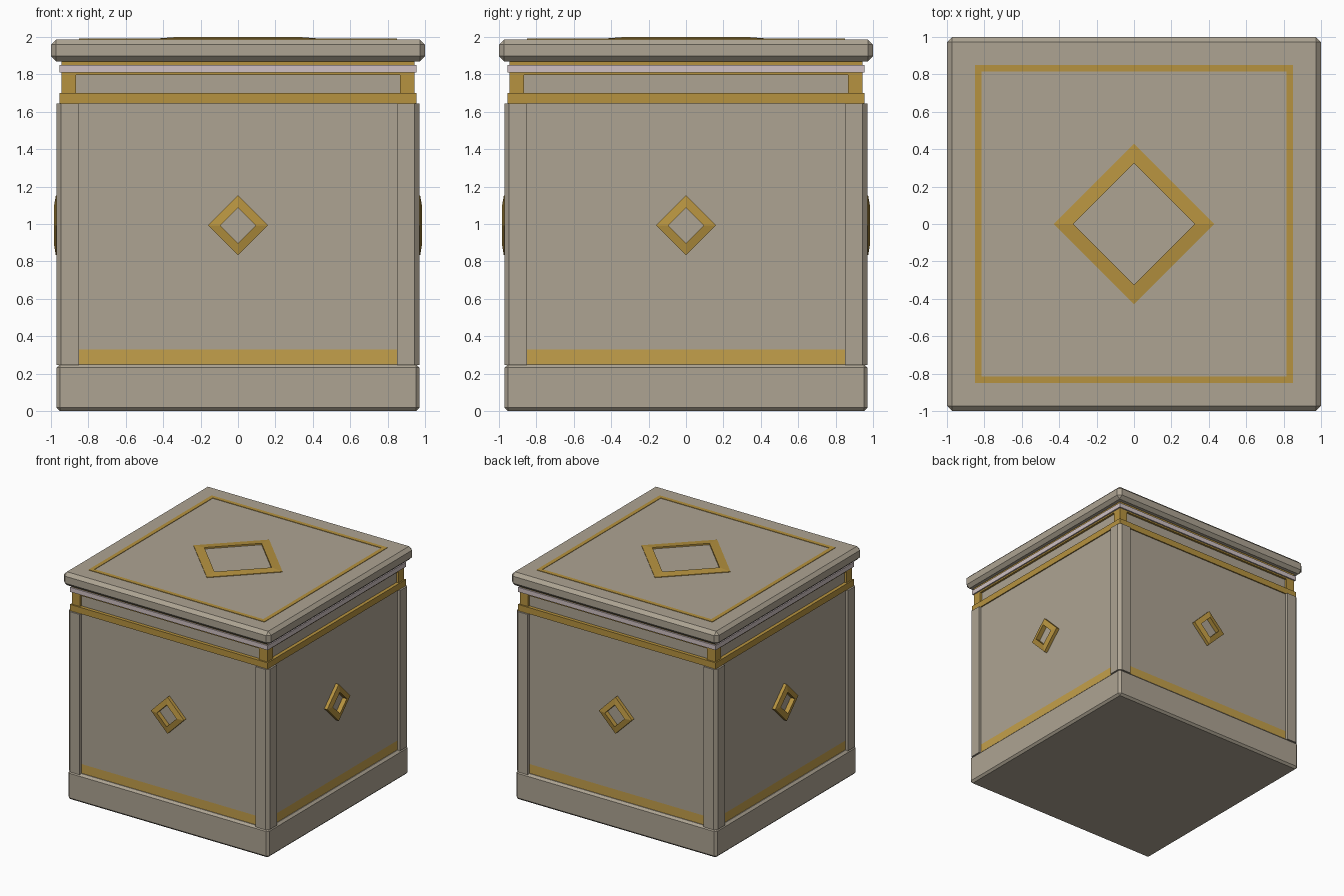
import bpy
import bmesh
from math import radians, sqrt, sin, cos, pi
from mathutils import Matrix

cube = bpy.data.objects.get("Cube")
if cube:
    bpy.data.objects.remove(cube, do_unlink=True)


def material(name, rgb):
    m = bpy.data.materials.new(name)
    m.use_nodes = True
    m.diffuse_color = (*rgb, 1)
    m.node_tree.nodes["Principled BSDF"].inputs["Base Color"].default_value = (*rgb, 1)
    return m


stone = material("warm grey stone", (0.42, 0.37, 0.29))
gold = material("aged gold", (0.47, 0.29, 0.05))
pale_gold = material("pale gold", (0.55, 0.35, 0.07))
marble = material("pink marble", (0.62, 0.53, 0.54))


def finish(name, bm, *mats):
    bmesh.ops.recalc_face_normals(bm, faces=bm.faces)
    mesh = bpy.data.meshes.new(name)
    bm.to_mesh(mesh)
    bm.free()
    for m in mats:
        mesh.materials.append(m)
    obj = bpy.data.objects.new(name, mesh)
    bpy.context.collection.objects.link(obj)
    return obj


def box_mesh(x0, x1, y0, y1, z0, z1):
    bm = bmesh.new()
    place = Matrix.Translation(((x0 + x1) / 2, (y0 + y1) / 2, (z0 + z1) / 2))
    size = Matrix.Diagonal((x1 - x0, y1 - y0, z1 - z0, 1))
    bmesh.ops.create_cube(bm, size=1, matrix=place @ size)
    return bm


def slab(name, half, z0, z1, mat, chamfer=0):
    """Square slab centred on the axis, optionally chamfered on all edges."""
    bm = box_mesh(-half, half, -half, half, z0, z1)
    if chamfer:
        bmesh.ops.bevel(bm, geom=bm.edges[:], offset=chamfer, segments=1, affect='EDGES')
    return finish(name, bm, mat)


def ring(name, outer, inner, base, rim, crest, turn, place):
    """Four-sided ring whose face rises from the outer rim to the inner crest."""
    bm = bmesh.new()
    profile = [(outer, base), (outer, rim), (inner, crest), (inner, base)]
    loops = []
    for k in range(4):
        a = turn + k * pi / 2
        loops.append([bm.verts.new((r * cos(a), r * sin(a), z)) for r, z in profile])
    for k in range(4):
        a, b = loops[k], loops[(k + 1) % 4]
        for i in range(4):
            j = (i + 1) % 4
            bm.faces.new((a[i], b[i], b[j], a[j]))
    bm.transform(place)
    return finish(name, bm, gold)


# Plinth
slab("plinth", 0.97, 0, 0.25, stone, 0.018)

# Recessed side panels with a gold stripe along the foot
bm = box_mesh(-0.945, 0.945, -0.945, 0.945, 0.24, 1.66)
bmesh.ops.bisect_plane(bm, geom=bm.verts[:] + bm.edges[:] + bm.faces[:],
                       plane_co=(0, 0, 0.33), plane_no=(0, 0, 1))
for f in bm.faces:
    f.material_index = 1 if f.calc_center_median().z < 0.33 else 0
finish("side_panels", bm, stone, pale_gold)

# Corner posts with a chamfered outer edge, and gold neck blocks above them
for side, sx in (("left", 1), ("right", -1)):
    for end, sy in (("front", -1), ("back", 1)):
        mirror = Matrix.Diagonal((sx, sy, 1, 1))
        bm = box_mesh(0.85, 0.97, 0.85, 0.97, 0.245, 1.645)
        edge = [e for e in bm.edges if all(v.co.x > 0.9 and v.co.y > 0.9 for v in e.verts)]
        bmesh.ops.bevel(bm, geom=edge, offset=0.025, segments=1, affect='EDGES')
        bm.transform(mirror)
        finish(f"{end}_{side}_post", bm, stone)

        bm = box_mesh(0.865, 0.943, 0.865, 0.943, 1.69, 1.815)
        bm.transform(mirror)
        finish(f"{end}_{side}_neck_block", bm, gold)

# Neck mouldings
slab("lower_gold_band", 0.955, 1.645, 1.70, gold)
slab("neck", 0.925, 1.69, 1.80, stone)
slab("neck_cap", 0.943, 1.797, 1.88, gold)
slab("marble_band", 0.955, 1.81, 1.85, marble)

# Lid
slab("lid", 1.0, 1.87, 1.987, stone, 0.028)

# Inlays on the lid
ring("lid_border", 0.85 * sqrt(2), 0.815 * sqrt(2), 1.98, 1.991, 1.991, pi / 4, Matrix())
ring("lid_diamond", 0.43, 0.325, 1.98, 1.992, 2.0, 0, Matrix())

# Diamond emblem on each side
lift = Matrix.Translation((0, 0, 0.993))
for k, side in enumerate(("front", "left", "back", "right")):
    face = Matrix.Rotation(k * pi / 2, 4, 'Z') @ Matrix.Rotation(radians(90), 4, 'X')
    ring(f"{side}_emblem", 0.16, 0.095, 0.94, 0.974, 0.985, 0, lift @ face)
